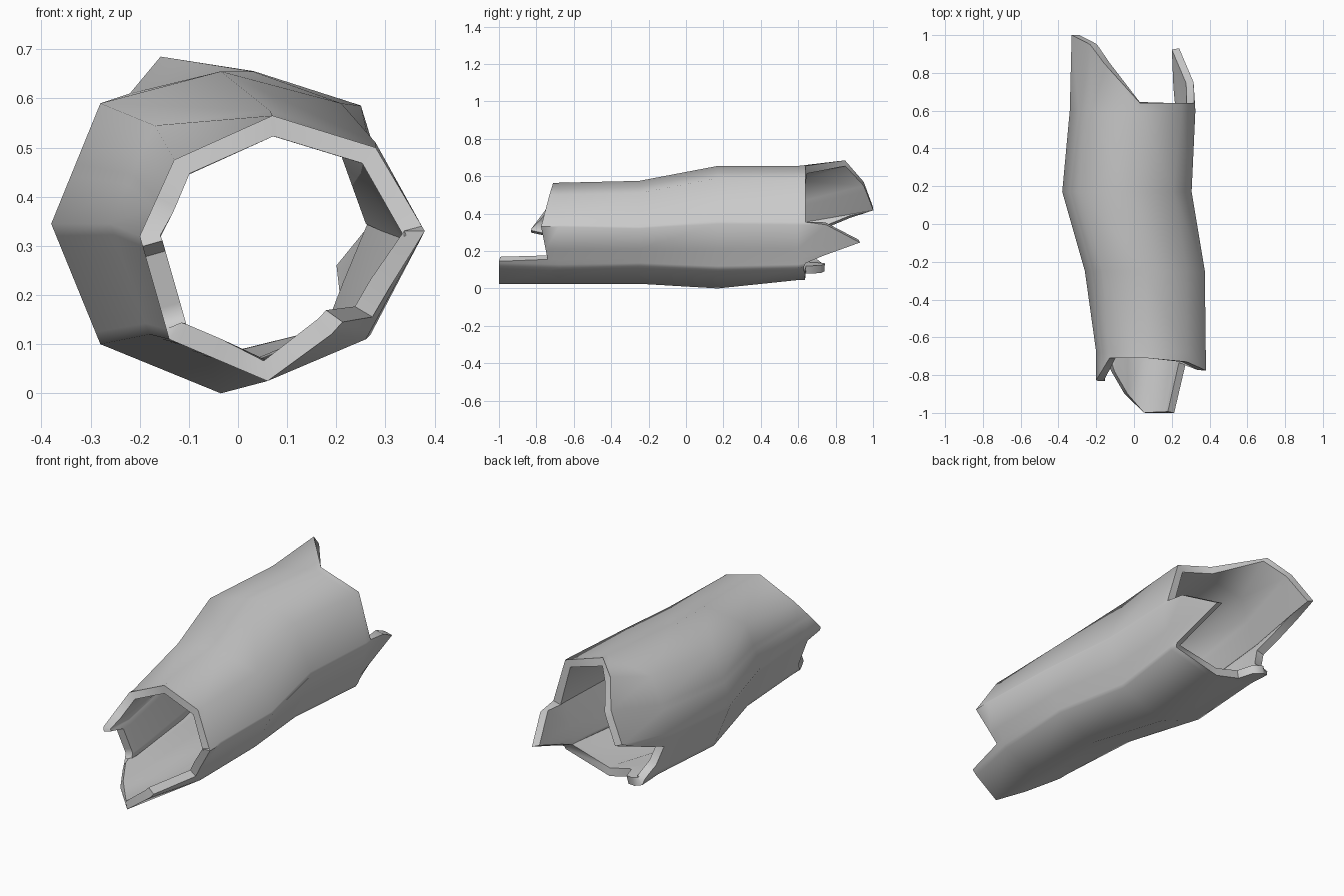
import bpy, bmesh, math
from mathutils import Vector

if "Cube" in bpy.data.objects:
    bpy.data.objects.remove(bpy.data.objects["Cube"])

# Octagonal cross-sections (x, z), counter-clockwise from the right corner, seen from the front
FRONT = [(.38, .33), (.28, .5), (.07, .565), (-.13, .475), (-.2, .32), (-.14, .11), (.06, .025), (.26, .11)]
TIP_F = FRONT[:7] + [(.19, .12)]
MID_1 = [(.375, .32), (.28, .51), (.065, .575), (-.17, .545), (-.26, .345), (-.18, .12), (.06, .025), (.27, .12)]
MID_2 = [(.305, .345), (.21, .59), (-.035, .655), (-.28, .59), (-.38, .345), (-.28, .1), (-.035, 0), (.21, .1)]
BACK = [(.325, .34), (.25, .585), (.03, .655), (-.22, .61), (-.34, .35), (-.26, .11), (0, .045), (.26, .11)]
TIP_B = [(.30, .34), (.25, .59), (.05, .66), (-.12, .73), (-.33, .435), (-.25, .08), (-.05, .05), (.17, .18)]

# Splintered ends: (corner position 0..8, y of the broken edge)
FRONT_EDGE = [(0, -.775), (1, -.73), (2, -.71), (3, -.71), (3.6, -.78), (4, -.825), (4.1, -.83), (4.2, -.735),
              (4.8, -.71), (5, -.74), (5.1, -.78), (5.45, -.9), (6, -1), (7.12, -1), (7.2, -.74), (8, -.775)]
BACK_EDGE = [(0, .75), (.06, .64), (1, .64), (2, .64), (3, .85), (3.5, .95), (4, 1), (4.3, .63), (4.7, .65),
             (4.9, .72), (5.15, .74), (5.35, .72), (5.45, .64), (7, .63), (7.08, .64), (7.45, .93), (8, .75)]


def lerp_edge(edge, t):
    for (t0, y0), (t1, y1) in zip(edge, edge[1:]):
        if t0 <= t <= t1:
            return y0 + (y1 - y0) * (t - t0) / (t1 - t0)


def on_ring(ring, t):
    i = int(t) % 8
    return Vector(ring[i]).lerp(Vector(ring[(i + 1) % 8]), t - int(t))


# Bark sheet: one strip of points along the log for every station round it
stations = sorted({t for t, _ in FRONT_EDGE + BACK_EDGE if t < 8})
bm = bmesh.new()
strips = []
for t in stations:
    yf, yb = lerp_edge(FRONT_EDGE, t), lerp_edge(BACK_EDGE, t)
    front = on_ring(FRONT, t).lerp(on_ring(TIP_F, t), (-.68 - yf) / .32)
    back = on_ring(BACK, t).lerp(on_ring(TIP_B, t), (yb - .6) / .4)
    path = [(yf, front), (-.68, on_ring(FRONT, t)), (-.25, on_ring(MID_1, t)),
            (.17, on_ring(MID_2, t)), (.6, on_ring(BACK, t)), (yb, back)]
    strips.append([bm.verts.new((p.x, y, p.y)) for y, p in path])
for a, b in zip(strips, strips[1:] + strips[:1]):
    for j in range(5):
        bm.faces.new((a[j], a[j + 1], b[j + 1], b[j]))
mesh = bpy.data.meshes.new("hollow_log")
bm.to_mesh(mesh)
bm.free()
log = bpy.data.objects.new("hollow_log", mesh)
bpy.context.collection.objects.link(log)
bpy.context.view_layer.objects.active = log
log.select_set(True)

# Wall thickness
wall = log.modifiers.new("wall", 'SOLIDIFY')
wall.thickness = .042
wall.offset = -1
bpy.ops.object.modifier_apply(modifier="wall")
bpy.ops.object.shade_smooth_by_angle(angle=math.radians(60))
